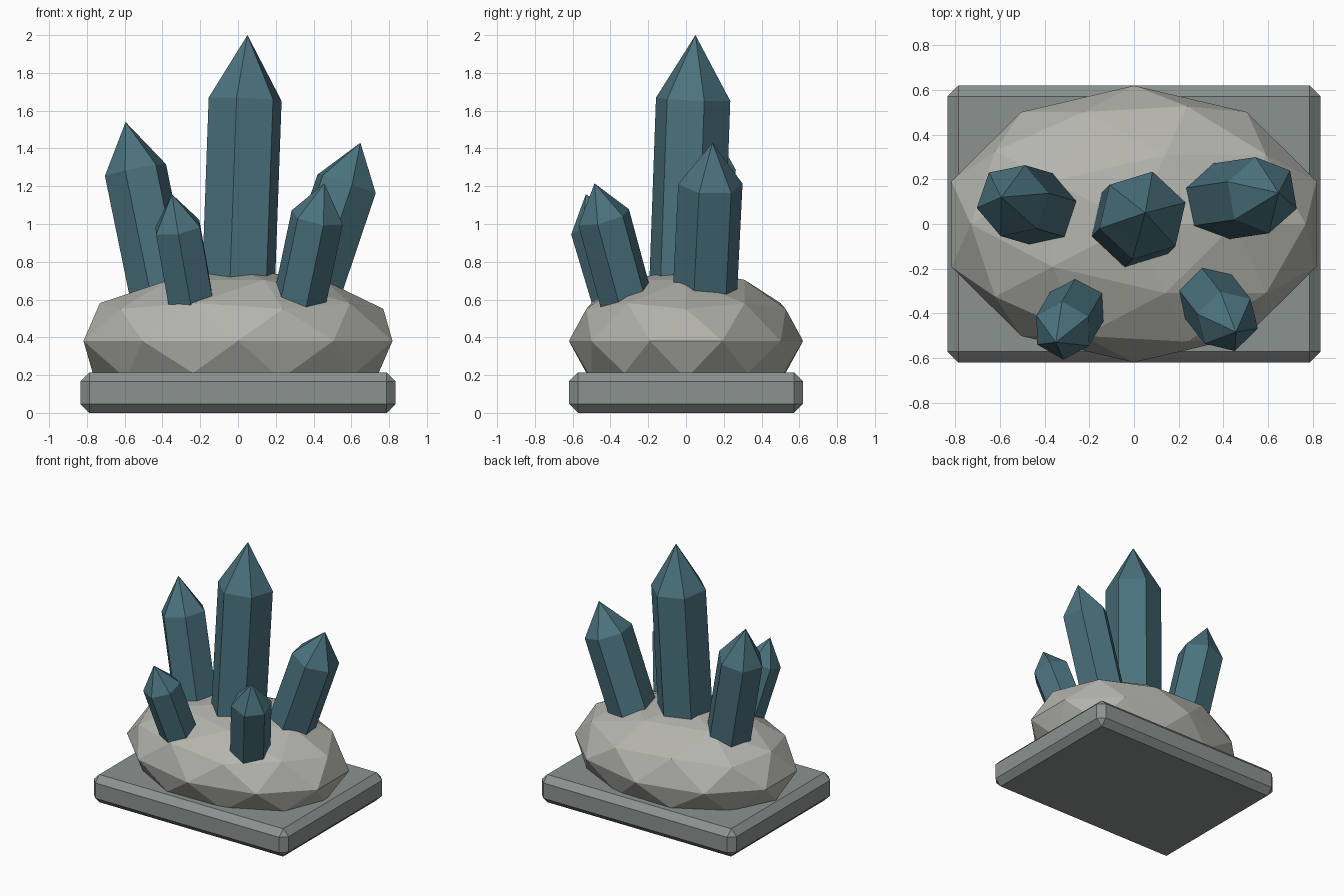
import bpy, bmesh
from math import radians
from mathutils import Matrix, Vector

if "Cube" in bpy.data.objects:
    bpy.data.objects.remove(bpy.data.objects["Cube"])


def material(name, color):
    m = bpy.data.materials.new(name)
    m.diffuse_color = (*color, 1)
    m.use_nodes = True
    m.node_tree.nodes["Principled BSDF"].inputs["Base Color"].default_value = m.diffuse_color
    return m


def finish(bm, name, mat):
    bmesh.ops.recalc_face_normals(bm, faces=bm.faces)
    mesh = bpy.data.meshes.new(name)
    bm.to_mesh(mesh)
    bm.free()
    mesh.materials.append(mat)
    ob = bpy.data.objects.new(name, mesh)
    bpy.context.collection.objects.link(ob)
    return ob


teal = material("teal_crystal", (0.07, 0.17, 0.21))
stone = material("pale_stone", (0.46, 0.46, 0.42))
slate = material("grey_slate", (0.26, 0.29, 0.28))

# Chamfered plinth
bm = bmesh.new()
bmesh.ops.create_cube(bm, size=1, matrix=Matrix.Translation((0, 0, 0.1075))
                      @ Matrix.Diagonal((1.67, 1.24, 0.215, 1)))
bmesh.ops.bevel(bm, geom=bm.edges[:], offset=0.048, segments=1, affect='EDGES')
finish(bm, "plinth", slate)

# Faceted rock
bm = bmesh.new()
bmesh.ops.create_icosphere(bm, subdivisions=2, radius=1,
                           matrix=Matrix.Translation((0, 0, 0.381))
                           @ Matrix.Diagonal((0.86, 0.62, 0.38, 1)))
finish(bm, "rock", stone)


def crystal(name, apex, lean, foot_z, tip, radius, turn):
    """Six-sided prism with a pointed tip, leaning from the rock to its apex."""
    apex = Vector(apex)
    axis = Vector((*lean, 1))
    length = (apex.z - foot_z) * axis.length
    foot = apex - axis.normalized() * length
    bm = bmesh.new()
    spin = Matrix.Rotation(radians(turn), 3, 'Z')
    rings = []
    for z in (0, length - tip):
        rings.append([bm.verts.new(Matrix.Rotation(radians(60 * i), 3, 'Z') @ spin
                                   @ Vector((radius, 0, 0)) + Vector((0, 0, z)))
                      for i in range(6)])
    top = bm.verts.new((0, 0, length))
    low, high = rings
    bm.faces.new(low)
    for i in range(6):
        j = (i + 1) % 6
        bm.faces.new((low[i], low[j], high[j], high[i]))
        bm.faces.new((high[i], high[j], top))
    tilt = Vector((0, 0, 1)).rotation_difference(axis).to_matrix().to_4x4()
    bm.transform(Matrix.Translation(foot) @ tilt)
    finish(bm, name, teal)


# Crystal cluster: apex, lean per unit height, foot height, tip length, radius, turn
crystal("crystal_centre", (0.05, 0.05, 2.0), (0.036, 0.036), 0.5, 0.34, 0.202, 17)
crystal("crystal_left", (-0.595, 0.12, 1.54), (-0.205, 0.06), 0.45, 0.26, 0.168, 11)
crystal("crystal_right", (0.648, 0.14, 1.43), (0.337, 0.05), 0.45, 0.23, 0.173, 40)
crystal("crystal_front_left", (-0.35, -0.53, 1.158), (-0.176, -0.3), 0.45, 0.185, 0.136, 30)
crystal("crystal_front_right", (0.457, -0.484, 1.215), (0.21, -0.27), 0.45, 0.19, 0.144, 45)
